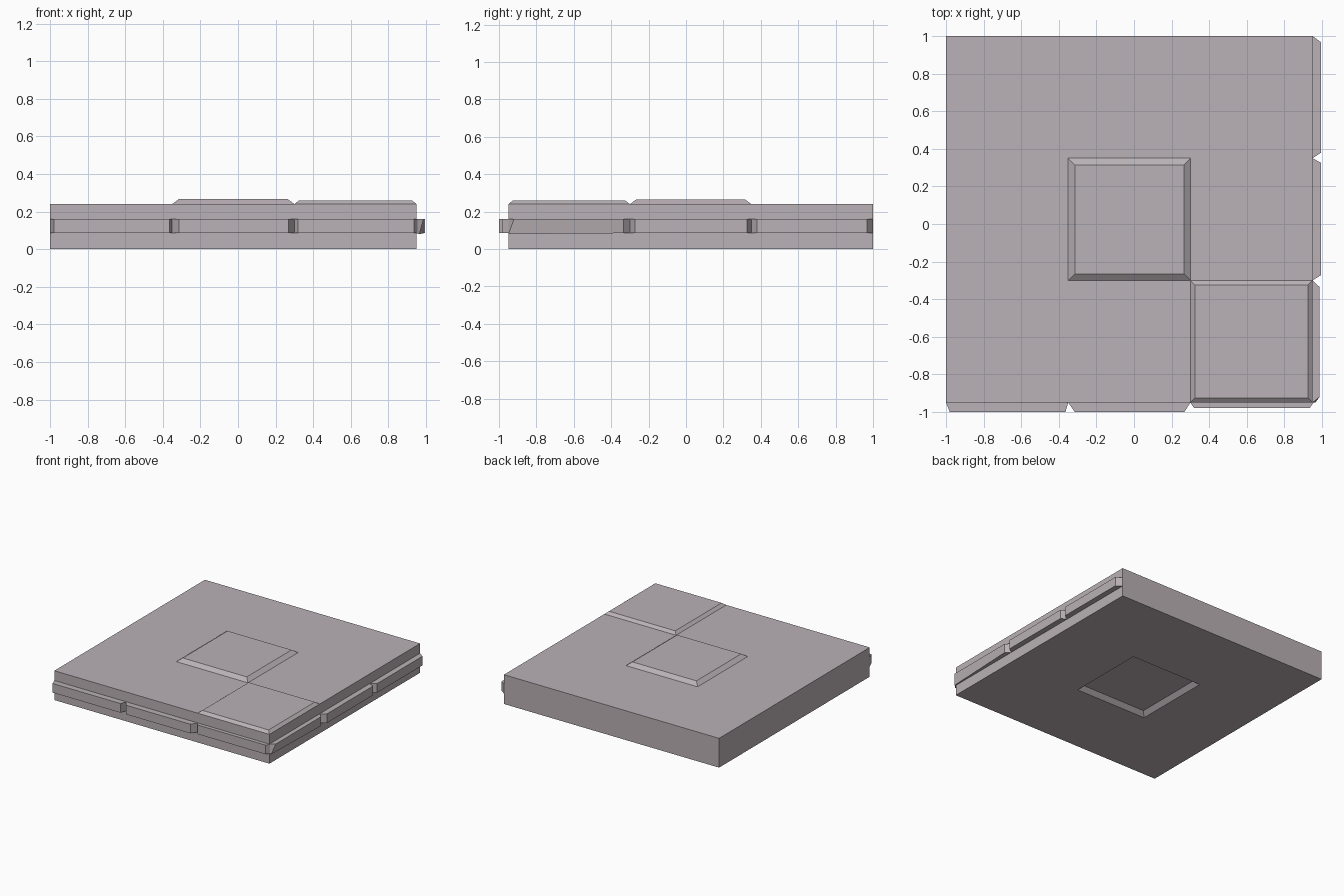
import bpy
import bmesh
from mathutils import Vector

cube = bpy.data.objects.get("Cube")
if cube:
    bpy.data.objects.remove(cube, do_unlink=True)

# One flat colour for everything
stone = bpy.data.materials.new("warm_grey_stone")
stone.use_nodes = True
COLOUR = (0.49, 0.44, 0.465, 1)
stone.diffuse_color = COLOUR
bsdf = stone.node_tree.nodes["Principled BSDF"]
bsdf.inputs["Base Color"].default_value = COLOUR
bsdf.inputs["Roughness"].default_value = 0.8

X0, X1, Y0, Y1 = -1.0, 0.95, -0.95, 1.0       # slab outline
Z_TOP = 0.24
T0, T1 = 0.085, 0.16                          # height range of the edge tongues


def rect(x0, x1, y0, y1, z):
    return [Vector(c) for c in ((x0, y0, z), (x1, y0, z), (x1, y1, z), (x0, y1, z))]


def finish(bm, name):
    bmesh.ops.recalc_face_normals(bm, faces=bm.faces)
    mesh = bpy.data.meshes.new(name)
    bm.to_mesh(mesh)
    bm.free()
    mesh.materials.append(stone)
    obj = bpy.data.objects.new(name, mesh)
    bpy.context.collection.objects.link(obj)
    return obj


def loft(name, loops):
    """Join a stack of four-cornered loops and cap both ends."""
    bm = bmesh.new()
    rings = [[bm.verts.new(p) for p in loop] for loop in loops]
    for a, b in zip(rings, rings[1:]):
        for i in range(4):
            j = (i + 1) % 4
            bm.faces.new((a[i], a[j], b[j], b[i]))
    bm.faces.new(rings[0])
    bm.faces.new(rings[-1])
    return finish(bm, name)


# Slab, with a sloped square recess underneath
M = 0.035
loft("slab", [
    rect(X0, X1, Y0, Y1, Z_TOP),
    rect(X0, X1, Y0, Y1, 0),
    rect(-0.35, 0.30, -0.30, 0.35, 0),
    rect(-0.35 + M, 0.30 - M, -0.30 + M, 0.35 - M, 0.033),
])

# Raised bevelled panels on the top
for name, (x0, x1, y0, y1), z, m in (
        ("centre_panel", (-0.35, 0.30, -0.30, 0.35), 0.266, 0.035),
        ("corner_panel", (0.30, 0.95, -0.95, -0.30), 0.26, 0.025)):
    loft(name, [rect(x0, x1, y0, y1, Z_TOP - 0.001),
                rect(x0, x1, y0, y1, Z_TOP),
                rect(x0 + m, x1 - m, y0 + m, y1 - m, z)])


def tongue(name, place, a, b, oa, ob, depth, foot=None):
    """Tapered tongue: root spans a-b, outer face spans oa-ob."""
    def ring(s, e, d):
        return [place(s, d, T0), place(e, d, T0), place(e, d, T1), place(s, d, T1)]
    outer = ring(oa, ob, depth)
    if foot:
        outer[0] = foot
    loft(name, [ring(a, b, 0), outer])


def on_front(t, d, z):
    return Vector((t, Y0 - d, z))


def on_left(t, d, z):
    return Vector((X1 + d, t, z))


# Tongues along the front edge
tongue("front_tongue_1", on_front, -1.0, -0.35, -0.98, -0.365, 0.05)
tongue("front_tongue_2", on_front, -0.35, 0.30, -0.315, 0.268, 0.05)
tongue("front_tongue_3", on_front, 0.30, 0.955, 0.32, 0.935, 0.03)

# Tongues along the model's left edge; the corner one has a pulled-in foot
tongue("left_tongue_1", on_left, 0.35, 1.0, 0.38, 0.967, 0.045)
tongue("left_tongue_2", on_left, -0.30, 0.35, -0.272, 0.325, 0.045)
tongue("left_tongue_3", on_left, -0.95, -0.30, -0.92, -0.335, 0.037,
       foot=Vector((0.965, -0.949, 0.08)))
